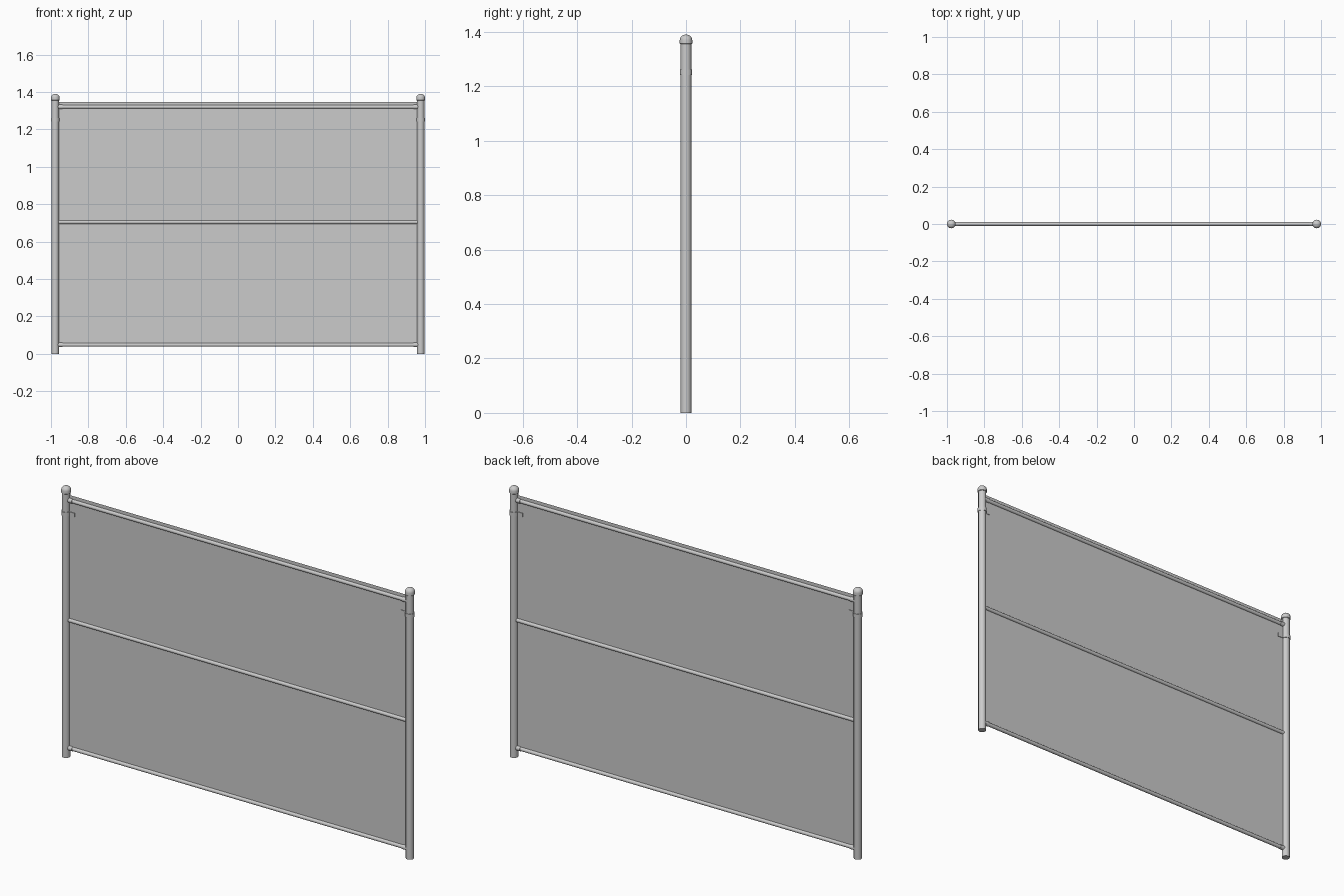
import bpy, bmesh, math

if "Cube" in bpy.data.objects:
    bpy.data.objects.remove(bpy.data.objects["Cube"])

POST_X = 0.977


def finish(name, bm, smooth=True):
    bmesh.ops.recalc_face_normals(bm, faces=bm.faces)
    me = bpy.data.meshes.new(name)
    bm.to_mesh(me)
    bm.free()
    if smooth:
        for p in me.polygons:
            p.use_smooth = True
        me.set_sharp_from_angle(angle=math.radians(40))
    ob = bpy.data.objects.new(name, me)
    bpy.context.collection.objects.link(ob)
    return ob


def lathe(name, profile, loc, along_x=False, segs=24, closed=False):
    """Spin an (r, z) profile about its axis; optionally lay the axis along x."""
    bm = bmesh.new()
    vs = [bm.verts.new((r, 0, z)) for r, z in profile]
    es = [bm.edges.new(p) for p in zip(vs, vs[1:])]
    if closed:
        es.append(bm.edges.new((vs[-1], vs[0])))
    bmesh.ops.spin(bm, geom=vs + es, cent=(0, 0, 0), axis=(0, 0, 1),
                   angle=math.tau, steps=segs)
    bmesh.ops.remove_doubles(bm, verts=bm.verts, dist=1e-5)
    ob = finish(name, bm)
    ob.location = loc
    if along_x:
        ob.rotation_euler.y = math.pi / 2
    return ob


def box(name, size, loc):
    bm = bmesh.new()
    bmesh.ops.create_cube(bm, size=1)
    bmesh.ops.scale(bm, vec=size, verts=bm.verts)
    ob = finish(name, bm, smooth=False)
    ob.location = loc
    return ob


# Domed cap profile: short skirt, then a rounded crown
cap = [(0, 1.357), (0.021, 1.355), (0.023, 1.357), (0.023, 1.370)]
cap += [(0.023 * math.cos(a), 1.370 + 0.020 * math.sin(a))
        for a in (math.radians(15 * i) for i in range(1, 6))] + [(0, 1.390)]

for side, s in (("left", -1), ("right", 1)):
    x = s * POST_X
    # Post and cap
    lathe(side + "_post", [(0, 0), (0.0195, 0), (0.0195, 1.365), (0, 1.365)], (x, 0, 0))
    lathe(side + "_post_cap", cap, (x, 0, 0))
    # Tension band with its inward tab
    lathe(side + "_band", [(0.019, 1.242), (0.0225, 1.242), (0.0225, 1.262), (0.019, 1.262)],
          (x, 0, 0), closed=True)
    box(side + "_band_tab", (0.032, 0.006, 0.02), (x - s * 0.034, 0, 1.252))

# Horizontal rails, with end cups on the top and bottom ones
for name, z in (("top", 1.32), ("middle", 0.704), ("bottom", 0.048)):
    h = POST_X - 0.01
    lathe(name + "_rail", [(0, -h), (0.0098, -h), (0.0098, h), (0, h)],
          (0, 0, z), along_x=True, segs=20)
    if name != "middle":
        for side, s in (("left", -1), ("right", 1)):
            lathe(f"{name}_{side}_rail_cup",
                  [(0, -0.014), (0.0118, -0.014), (0.0118, 0.014), (0, 0.014)],
                  (s * (POST_X - 0.025), 0, z), along_x=True, segs=20)

# Thin infill sheet reaching just above the top rail
bm = bmesh.new()
w = POST_X - 0.015
bm.faces.new([bm.verts.new(c) for c in
              ((-w, 0, 0.04), (w, 0, 0.04), (w, 0, 1.347), (-w, 0, 1.347))])
finish("fence_sheet", bm, smooth=False)
